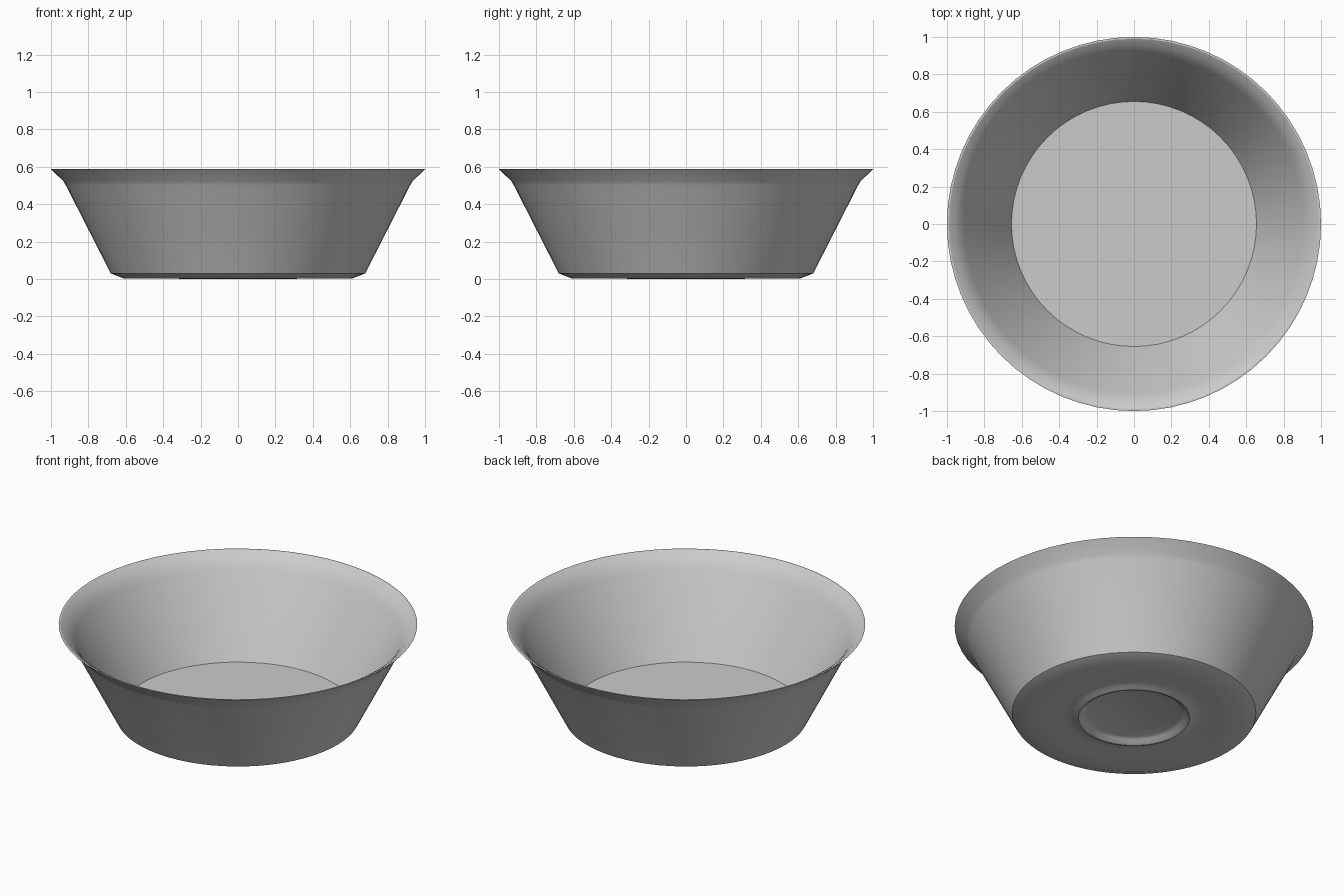
import bpy, bmesh, math

if "Cube" in bpy.data.objects:
    bpy.data.objects.remove(bpy.data.objects["Cube"])

SEGMENTS = 64


def lathe(name, profile, segments=SEGMENTS):
    """Spin an (r, z) profile that starts and ends on the z axis."""
    bm = bmesh.new()
    verts = [bm.verts.new((r, 0, z)) for r, z in profile]
    edges = [bm.edges.new(pair) for pair in zip(verts, verts[1:])]
    bmesh.ops.spin(bm, geom=verts + edges, cent=(0, 0, 0), axis=(0, 0, 1),
                   angle=math.tau, steps=segments, use_duplicate=False)
    bmesh.ops.remove_doubles(bm, verts=bm.verts, dist=0.0005)
    bmesh.ops.recalc_face_normals(bm, faces=bm.faces)
    mesh = bpy.data.meshes.new(name)
    bm.to_mesh(mesh)
    bm.free()
    obj = bpy.data.objects.new(name, mesh)
    bpy.context.collection.objects.link(obj)
    bpy.ops.object.select_all(action='DESELECT')
    obj.select_set(True)
    bpy.context.view_layer.objects.active = obj
    bpy.ops.object.shade_smooth_by_angle(angle=math.radians(32))
    return obj


# Underside with a small rounded foot ring
underside = [(0, 0.03), (0.26, 0.03), (0.28, 0.022), (0.295, 0.006),
             (0.31, 0.0), (0.325, 0.004), (0.345, 0.014), (0.38, 0.018),
             (0.48, 0.012), (0.61, 0.003), (0.68, 0.03)]
# Sloping outer wall and flared lip
outside = [(0.92, 0.50), (0.935, 0.525), (0.995, 0.582), (1.0, 0.588)]
# Inner flare, wall and flat floor
inside = [(0.99, 0.588), (0.955, 0.565), (0.925, 0.53), (0.905, 0.50),
          (0.655, 0.05), (0, 0.05)]

lathe("bowl", underside + outside + inside)
